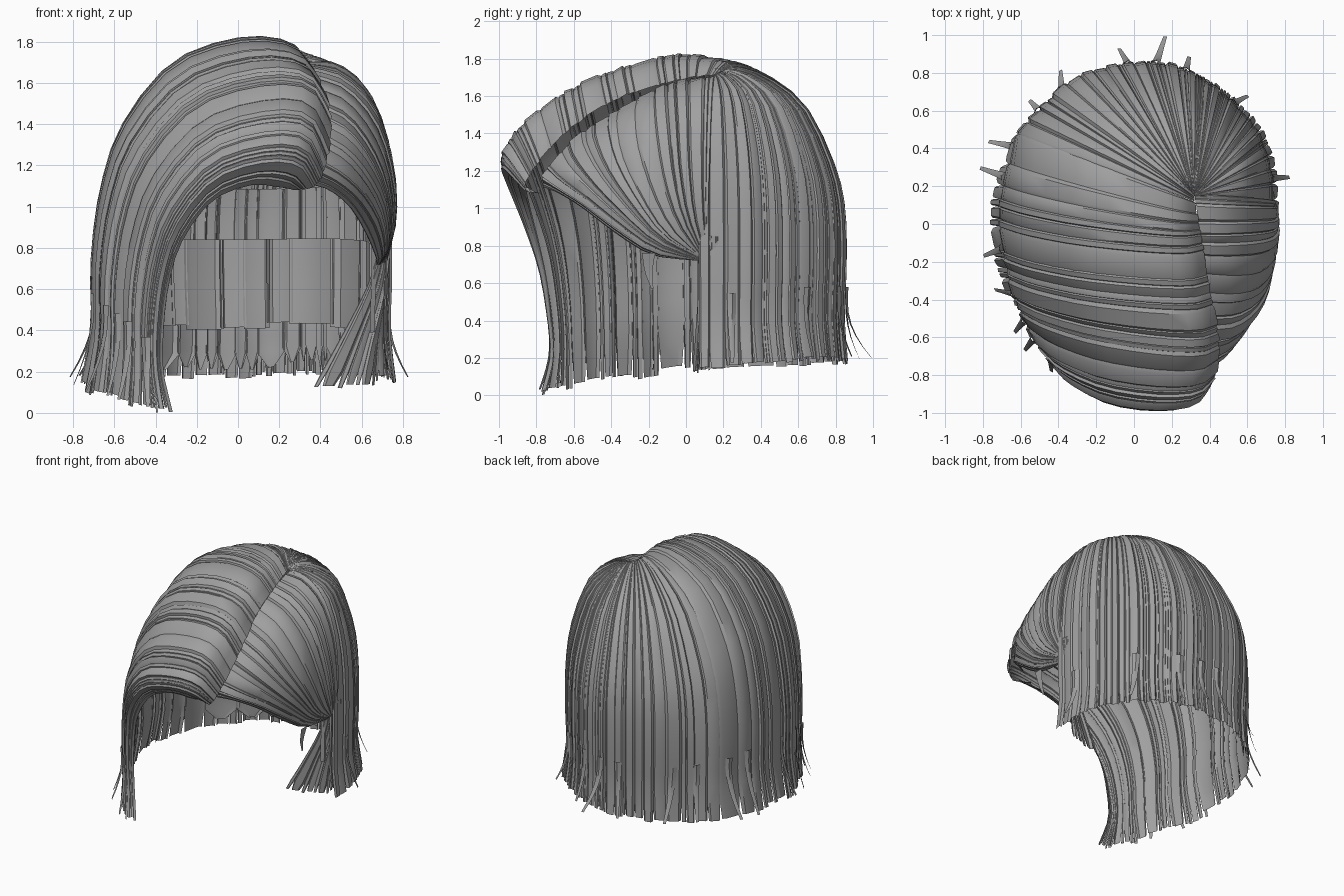
import bpy, bmesh, math, random
from mathutils import Vector as V

if "Cube" in bpy.data.objects:
    bpy.data.objects.remove(bpy.data.objects["Cube"])

random.seed(7)
hair = bpy.data.materials.new("ash grey hair")
hair.diffuse_color = (0.35, 0.35, 0.35, 1)
hair.use_nodes = True
hair.node_tree.nodes["Principled BSDF"].inputs["Base Color"].default_value = hair.diffuse_color


def spline(pts, t):
    """Catmull-Rom through pts, t in 0..1."""
    n = len(pts) - 1
    f = min(max(t, 0), 1) * n
    i = min(int(f), n - 1)
    f -= i
    b, c = pts[i], pts[i + 1]
    a = pts[i - 1] if i else b * 2 - c
    d = pts[i + 2] if i + 2 <= n else c * 2 - b
    return 0.5 * (b * 2 + (c - a) * f + (a * 2 - b * 5 + c * 4 - d) * f * f
                  + (b * 3 - a - c * 3 + d) * f ** 3)


# (distance towards rim, height) along a lock: side sweep and back fall
SWEEP = [(.10, .99), (.33, 1), (.63, .93), (.86, .75), (.96, .56), (1, .36), (1, .18), (1.02, 0)]
BACK = [(.14, 1), (.40, .965), (.70, .86), (.91, .67), (.99, .52), (1, .33), (.985, .155), (1, 0)]
BULGE = (.65, 1, 1.05, .7, .32, .1, 0, 0)
PUFF = (0, .2, .8, 1, .4, 0, 0, 0)


def guide(root, rim, crest, bottom, k, bulge=0, tip=(0, 0), puff=0):
    """One guide lock from its root over the crest and down to its tip."""
    root = V(root)
    out = [root]
    for i, (s, b) in enumerate(zip(SWEEP, BACK)):
        f = s[0] * (1 - k) + b[0] * k
        h = s[1] * (1 - k) + b[1] * k
        p = V((root.x + (rim[0] - root.x) * f, root.y + (rim[1] - root.y) * f - bulge * BULGE[i],
               bottom + (crest - bottom) * h + puff * PUFF[i]))
        if i == 7:
            p += V((tip[0], tip[1], 0))
        out.append(p)
    return out


def surface(guides, u, v):
    return spline([spline(g, v) for g in guides], u)


def normal(guides, u, v):
    e = 0.01
    du = surface(guides, min(u + e, 1), v) - surface(guides, max(u - e, 0), v)
    dv = surface(guides, u, min(v + e, 1)) - surface(guides, u, max(v - e, 0))
    n = du.cross(dv)
    return n.normalized() if n.length > 1e-7 else V((0, 0, 1))


def finish(bm, name):
    me = bpy.data.meshes.new(name)
    bm.to_mesh(me)
    bm.free()
    me.materials.append(hair)
    ob = bpy.data.objects.new(name, me)
    bpy.context.collection.objects.link(ob)
    bpy.ops.object.select_all(action='DESELECT')
    ob.select_set(True)
    bpy.context.view_layer.objects.active = ob
    bpy.ops.object.shade_smooth_by_angle(angle=math.radians(35))
    return ob


def add_rows(bm, rows):
    vs = [[bm.verts.new(p) for p in r] for r in rows]
    for a, b in zip(vs, vs[1:]):
        for j in range(len(a) - 1):
            bm.faces.new((a[j], a[j + 1], b[j + 1], b[j]))


def strands(name, guides, count, v0=0.0, v1=1.0, steps=16, lift=0.016, ragged=0.015, taper=0.8):
    """Cover a guide surface with overlapping locks of uneven width and tilt."""
    bm = bmesh.new()
    cuts = [0.0]
    for _ in range(count):
        cuts.append(cuts[-1] + random.choice((.45, .8, 1.2, 1.7)))
    cuts = [c / cuts[-1] for c in cuts]
    for u0, u1 in zip(cuts, cuts[1:]):
        mid, half = (u0 + u1) / 2, (u1 - u0) / 2 * 1.1
        end = v1 - random.uniform(0, ragged)
        la, lb = random.uniform(0, lift), random.uniform(0, lift)
        rows = []
        for i in range(steps + 1):
            t = i / steps
            v = v0 + (end - v0) * t
            w = half * (1 - (1 - taper) * max(0, (t - .9) / .1))
            a, b = (surface(guides, min(max(mid + s * w, 0), 1), v) for s in (-1, 1))
            n = normal(guides, mid, v)
            k = min(1, (a - b).length / 0.06)
            row = []
            for s, l in ((-1, -.005), (-.65, la), (.65, lb), (1, -.005)):
                u = min(max(mid + s * w, 0), 1)
                row.append(surface(guides, u, v) + n * l * k)
            rows.append(row)
        add_rows(bm, rows)
    return finish(bm, name)


# Guides for the swept side, from the fringe underside round to the back of the left side
sweep = [
    guide((.27, -.78, 1.08), (-.36, -.71), 1.10, .0, 0, .10, (.06, -.05)),
    guide((.38, -.86, 1.11), (-.42, -.72), 1.24, .0, 0, .175, (.04, -.05)),
    guide((.43, -.79, 1.24), (-.51, -.62), 1.43, .03, 0, .14),
    guide((.445, -.62, 1.42), (-.60, -.44), 1.60, .06, 0, .08),
    guide((.40, -.35, 1.59), (-.675, -.22), 1.73, .09, 0, .06, (-.03, 0)),
    guide((.35, -.05, 1.68), (-.705, .10), 1.81, .13, 0, .04, (-.03, 0)),
    guide((.32, .12, 1.71), (-.62, .48), 1.80, .15, .5),
]
strands("swept_side", sweep, 28, steps=20, ragged=.02, taper=.75)

# Guides fanning from the crown round the back to the right side
crown = (.32, .15, 1.71)
back = [sweep[-1]] + [guide(crown, rim, c, b, 1, 0, tip, p) for rim, c, b, tip, p in (
    ((-.34, .75), 1.78, .16, (0, 0), 0), ((-.12, .83), 1.77, .16, (0, 0), 0),
    ((.10, .85), 1.76, .17, (0, .01), 0), ((.32, .79), 1.75, .18, (0, .01), .01),
    ((.50, .66), 1.74, .18, (.01, .02), .04), ((.64, .50), 1.73, .17, (.02, .02), .07),
    ((.71, .33), 1.72, .15, (.03, .01), .10), ((.74, .07), 1.70, .14, (.02, 0), .11))]
strands("back_fall", back, 42, steps=18)


def path(*pts):
    return [V(p) for p in pts]


# Right front panel, gathered behind the ear
panel = [
    path((.32, .16, 1.70), (.47, .15, 1.70), (.62, .14, 1.58), (.72, .13, 1.33), (.752, .12, 1.0), (.72, .12, .74)),
    path((.35, -.08, 1.66), (.51, -.08, 1.61), (.66, -.07, 1.45), (.74, -.05, 1.2), (.76, 0, .95), (.72, .10, .73)),
    path((.37, -.32, 1.55), (.53, -.33, 1.48), (.66, -.31, 1.31), (.735, -.23, 1.1), (.75, -.10, .88), (.71, .09, .73)),
    path((.39, -.58, 1.38), (.53, -.56, 1.30), (.64, -.47, 1.16), (.71, -.33, 1.0), (.73, -.15, .83), (.70, .08, .73)),
    path((.39, -.75, 1.20), (.50, -.68, 1.14), (.60, -.55, 1.05), (.68, -.38, .92), (.71, -.17, .78), (.69, .08, .72)),
    path((.34, -.76, 1.11), (.44, -.68, 1.08), (.54, -.55, 1.0), (.62, -.38, .87), (.67, -.18, .75), (.67, .07, .72)),
]
strands("tucked_panel", panel, 18, steps=12, lift=.015, ragged=0, taper=1)

# Loose locks hanging below the gather
locks = [
    path((.74, .17, .85), (.72, .18, .6), (.71, .19, .35), (.74, .20, .14)),
    path((.74, .10, .85), (.71, .11, .6), (.65, .10, .35), (.60, .09, .12)),
    path((.69, .06, .80), (.62, .07, .6), (.49, .06, .35), (.36, .04, .12)),
]
strands("ear_locks", locks, 10, steps=9, ragged=.08, taper=.6)


def shrink(guides, s):
    return [[V((p.x * s, p.y * s, p.z)) for p in g] for g in guides]


# Under layer with pointed tips, and a short lining inside the back
strands("under_layer", shrink(back, .97), 24, v0=.58, v1=.98, steps=10, lift=.012, ragged=.02, taper=.2)
strands("nape_lining", shrink(back, .88), 10, v0=.69, v1=.88, steps=4, lift=.02, ragged=.02, taper=1)

# Thin flyaway wisps that curl out near the tips
bm = bmesh.new()


def wisp(guides, u, reach, v0=.8):
    tip = surface(guides, u, 1)
    out = V((tip.x, tip.y, 0)).normalized()
    side = out.cross(V((0, 0, 1)))
    drift = random.uniform(-.06, .06)
    rows = []
    for i in range(7):
        t = i / 6
        p = surface(guides, u, v0 + (.985 - v0) * t) + out * (.012 + reach * t ** 2.2) + side * drift * t * t
        w = .028 * (1 - .65 * t)
        rows.append([p - side * w, p + out * .012 * (1 - t), p + side * w])
    add_rows(bm, rows)


for u, reach in ((.2, .03), (.36, .07), (.45, .07), (.56, .05), (.72, .05), (.9, .10), (.97, .10)):
    wisp(sweep, u, reach)
for u, reach in ((.05, .06), (.1, .08), (.3, .07), (.38, .13), (.47, .06), (.64, .05), (.92, .06)):
    wisp(back, u, reach)
finish(bm, "flyaway_wisps")

# Small curl hanging in front of the ear
bm = bmesh.new()
curl = path((.69, -.20, .76), (.67, -.20, .66), (.66, -.18, .57))
add_rows(bm, [[spline(curl, t / 5) + V((0, s * .035 * (1 - t / 6), 0)) for s in (-1, 0, 1)] for t in range(6)])
finish(bm, "ear_curl")
